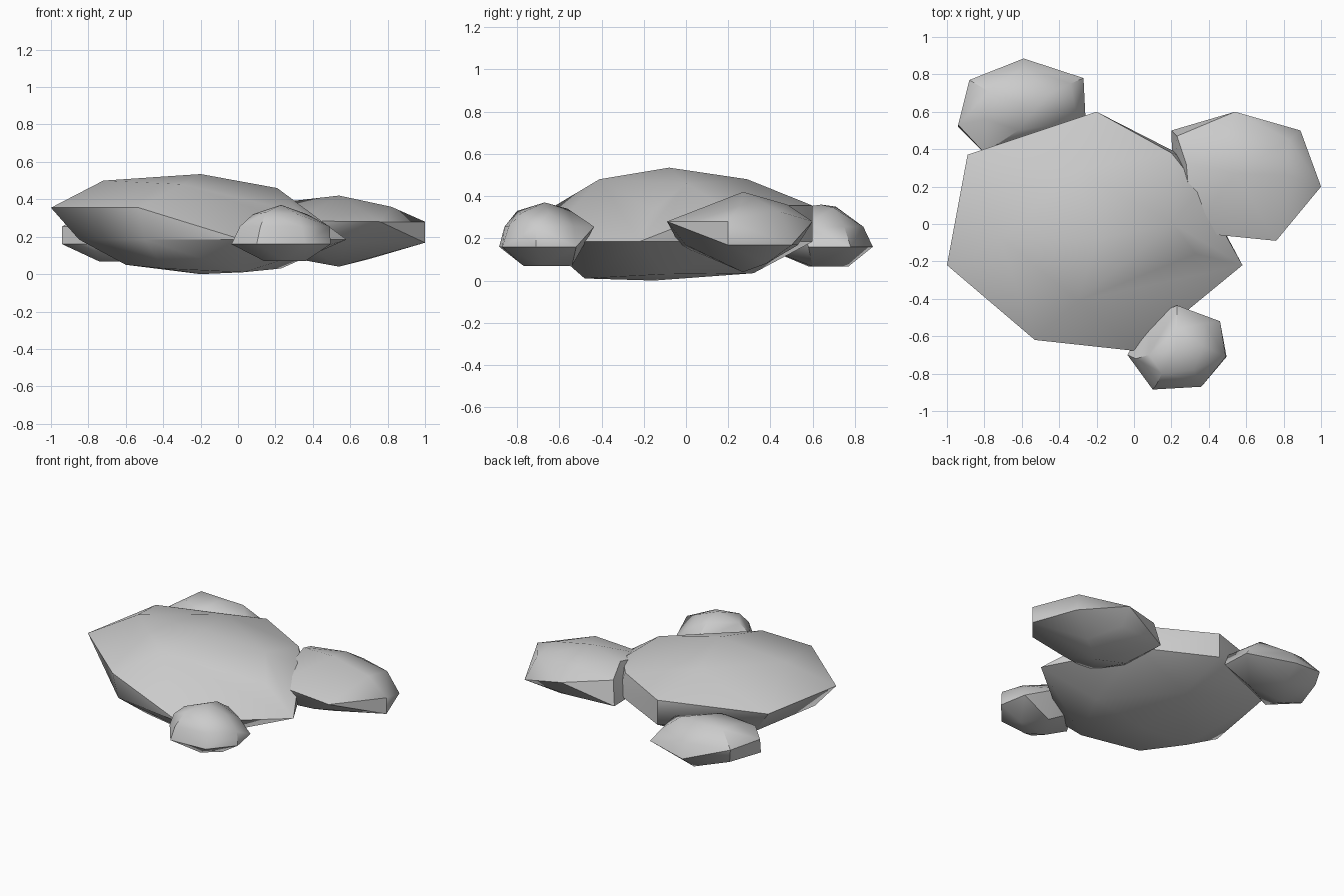
import bpy, bmesh, math


def rock(name, top, crown, upper, lower, base, angle=40):
    """Faceted stone: convex skin over a peak, three rings and an underside."""
    bm = bmesh.new()
    for p in [top, *crown, *upper, *lower, *base]:
        bm.verts.new(p)
    bmesh.ops.convex_hull(bm, input=bm.verts[:])
    loose = [v for v in bm.verts if not v.link_faces]
    bmesh.ops.delete(bm, geom=loose, context='VERTS')
    bmesh.ops.recalc_face_normals(bm, faces=bm.faces[:])
    me = bpy.data.meshes.new(name)
    bm.to_mesh(me)
    bm.free()
    ob = bpy.data.objects.new(name, me)
    bpy.context.collection.objects.link(ob)
    bpy.ops.object.select_all(action='DESELECT')
    ob.select_set(True)
    bpy.context.view_layer.objects.active = ob
    bpy.ops.object.shade_smooth_by_angle(angle=math.radians(angle))
    return ob


def ring(z, *pts):
    return [(x, y, z) for x, y in pts]


# large flat stone
rock("main_stone", (-.2, -.08, .535),
     [(-.72, -.07, .50), (.21, 0, .46), (-.3, -.41, .48), (-.3, .29, .48)],
     ring(.355, (-1, -.22), (-.89, .37), (-.2, .6), (.2, .38), (-.53, -.62))
     + [(.35, .19, .345), (.33, -.16, .33)],
     ring(.185, (.58, -.22), (.02, -.68), (-.5, -.6), (-.85, -.2),
          (-.76, .32), (-.2, .6), (.27, .36)),
     [(-.6, -.2, .05), (-.2, -.15, 0), (.03, -.48, .01), (.23, -.1, .03),
      (-.15, .32, .035), (-.4, -.42, .03)])

# stone on the right
rock("right_stone", (.54, .27, .42),
     [(.82, .26, .36), (.5, .48, .36), (.28, .32, .39)],
     [(1, .2, .28), (.76, -.09, .28), (.31, -.045, .285),
      (.23, .47, .33), (.54, .6, .28), (.83, .45, .325)],
     ring(.168, (1, .2), (.89, .5), (.54, .53), (.2, .5), (.21, .15), (.34, -.03), (.58, .0)),
     [(.54, .27, .04), (.32, .3, .08), (.7, .38, .08)])

# stone at the back left
rock("back_stone", (-.6, .64, .36),
     [(-.78, .71, .35), (-.45, .70, .345), (-.62, .50, .34), (-.79, .56, .335)],
     ring(.255, (-.94, .53), (-.88, .77), (-.59, .84), (-.34, .75), (-.3, .55), (-.8, .38)),
     ring(.16, (-.94, .52), (-.86, .75), (-.59, .885), (-.27, .78), (-.26, .58), (-.78, .36)),
     ring(.067, (-.6, .77), (-.45, .6), (-.74, .58)))

# small stone at the front
rock("front_stone", (.23, -.67, .37),
     [(.08, -.70, .32), (.15, -.80, .33), (.32, -.78, .32), (.37, -.65, .32), (.23, -.56, .34)],
     ring(.255, (.01, -.72), (.12, -.86), (.34, -.84), (.49, -.71), (.38, -.53), (.23, -.435)),
     ring(.16, (-.035, -.70), (.10, -.885), (.36, -.87), (.495, -.71), (.46, -.52), (.08, -.5)),
     ring(.07, (.14, -.7), (.25, -.77), (.36, -.68), (.25, -.54)))
